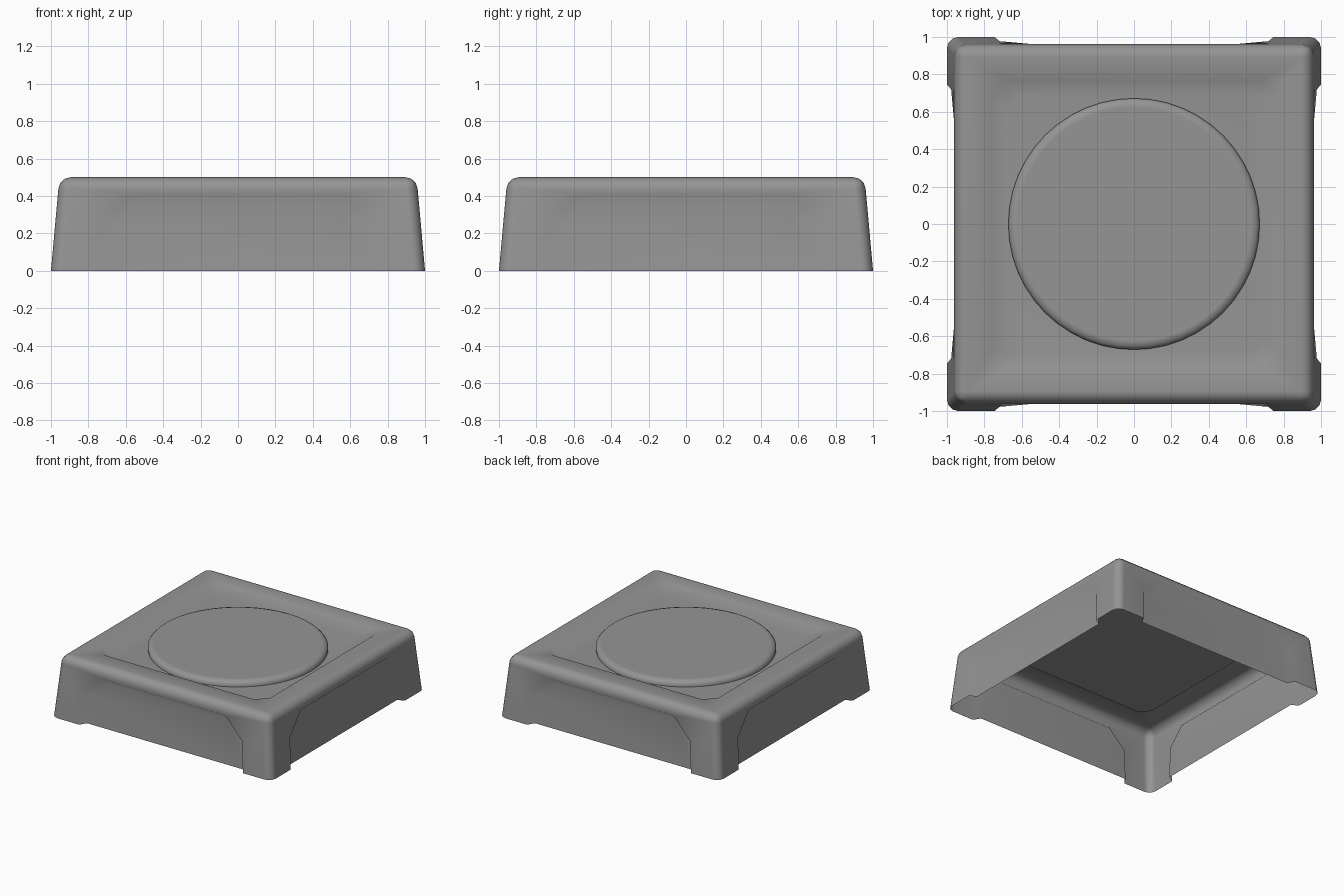
import bpy, bmesh, math
from mathutils import Matrix, Vector

cube = bpy.data.objects.get("Cube")
if cube:
    bpy.data.objects.remove(cube, do_unlink=True)

HEIGHT = 0.5
DRAFT = 0.09          # inward lean of the walls per unit of height
WALL_DEPTH = 0.055
FLOOR_Z = 0.44

grey = bpy.data.materials.new("mid_grey")
grey.use_nodes = True
colour = (0.3, 0.3, 0.3, 1)
grey.diffuse_color = colour
grey.node_tree.nodes["Principled BSDF"].inputs["Base Color"].default_value = colour


def finish(bm, name, angle):
    """Turn a bmesh into a smooth shaded object."""
    mesh = bpy.data.meshes.new(name)
    bm.to_mesh(mesh)
    bm.free()
    mesh.materials.append(grey)
    obj = bpy.data.objects.new(name, mesh)
    bpy.context.collection.objects.link(obj)
    bpy.ops.object.select_all(action='DESELECT')
    obj.select_set(True)
    bpy.context.view_layer.objects.active = obj
    bpy.ops.object.shade_smooth_by_angle(angle=math.radians(angle))
    mod = obj.modifiers.new("even_shading", 'WEIGHTED_NORMAL')
    mod.keep_sharp = True
    return obj


def strip(bm, a, b, closed=False):
    """Join two rows of vertices with quads."""
    n = len(a)
    for i in range(n if closed else n - 1):
        j = (i + 1) % n
        bm.faces.new((a[i], a[j], b[j], b[i]))


def build_shell():
    # Tapered box with rounded corners and top rim
    bm = bmesh.new()
    bmesh.ops.create_cube(bm, size=2)
    for v in bm.verts:
        v.co.z = HEIGHT if v.co.z > 0 else 0
        s = 1 - DRAFT * v.co.z
        v.co.x *= s
        v.co.y *= s
    rim = [e for e in bm.edges if max(v.co.z for v in e.verts) > 0]
    bmesh.ops.bevel(bm, geom=rim, offset=0.06, segments=3, profile=0.5,
                    affect='EDGES')

    # Open the bottom, and clear the five flat sides for their recesses
    flats = sorted(bm.faces, key=lambda f: -f.calc_area())[:6]
    corners = [(f.normal.copy(), list(f.verts)) for f in flats]
    bmesh.ops.delete(bm, geom=flats, context='FACES_ONLY')

    # Arched recess in each wall
    outer = [(0.745, 0), (0.72, 0.25), (0.56, 0.41)]
    inner = [(0.71, 0), (0.68, 0.23), (0.53, 0.36)]
    for k in range(4):
        rot = Matrix.Rotation(k * math.pi / 2, 3, 'Z')
        facing = rot @ Vector((0, -1, 0))
        verts = next(vs for n, vs in corners if n.dot(facing) > 0.9)
        local = sorted(verts, key=lambda v: (round(v.co.z, 3),
                                             (rot.transposed() @ v.co).x))
        bl, br, tl, tr = local

        def arch(half, depth):
            pts = [(-x, z) for x, z in half] + half[::-1]
            return [bm.verts.new(rot @ Vector((x, DRAFT * z - 1 + depth, z)))
                    for x, z in pts]

        a, b = arch(outer, 0), arch(inner, WALL_DEPTH)
        bm.faces.new([bl] + a + [br, tr, tl])
        strip(bm, a, b)
        bm.faces.new(b)

    # Sunken square with clipped corners in the top
    def octagon(half, cut, z):
        ring = []
        for k in range(4):
            rot = Matrix.Rotation(k * math.pi / 2, 3, 'Z')
            for x, y in ((half, cut), (cut, half)):
                ring.append(bm.verts.new(rot @ Vector((x, y, z))))
        return ring

    top = next(vs for n, vs in corners if n.z > 0.9)
    top.sort(key=lambda v: math.atan2(v.co.y, v.co.x) % math.tau)
    a, b = octagon(0.765, 0.68, HEIGHT), octagon(0.69, 0.62, FLOOR_Z)
    for k in range(4):
        j = (k + 1) % 4
        bm.faces.new((top[k], a[2 * k + 1], a[2 * k]))
        bm.faces.new((top[k], top[j], a[2 * j], a[2 * k + 1]))
    strip(bm, a, b, closed=True)
    floor = bm.faces.new(b)

    bmesh.ops.recalc_face_normals(bm, faces=bm.faces)
    floor.normal_update()
    if floor.normal.z < 0:
        bmesh.ops.reverse_faces(bm, faces=bm.faces)
    return finish(bm, "base_shell", 60)


def build_disc():
    # Round pad with a softened rim, standing on the sunken floor
    bm = bmesh.new()
    profile = [(0.672, FLOOR_Z), (0.672, 0.462), (0.655, 0.48), (0.625, 0.49)]
    n = 48
    rings = [[bm.verts.new((r * math.cos(i * math.tau / n),
                            r * math.sin(i * math.tau / n), z))
              for i in range(n)] for r, z in profile]
    for lower, upper in zip(rings, rings[1:]):
        strip(bm, lower, upper, closed=True)
    bm.faces.new(rings[-1])
    return finish(bm, "round_pad", 50)


build_shell()
build_disc()
